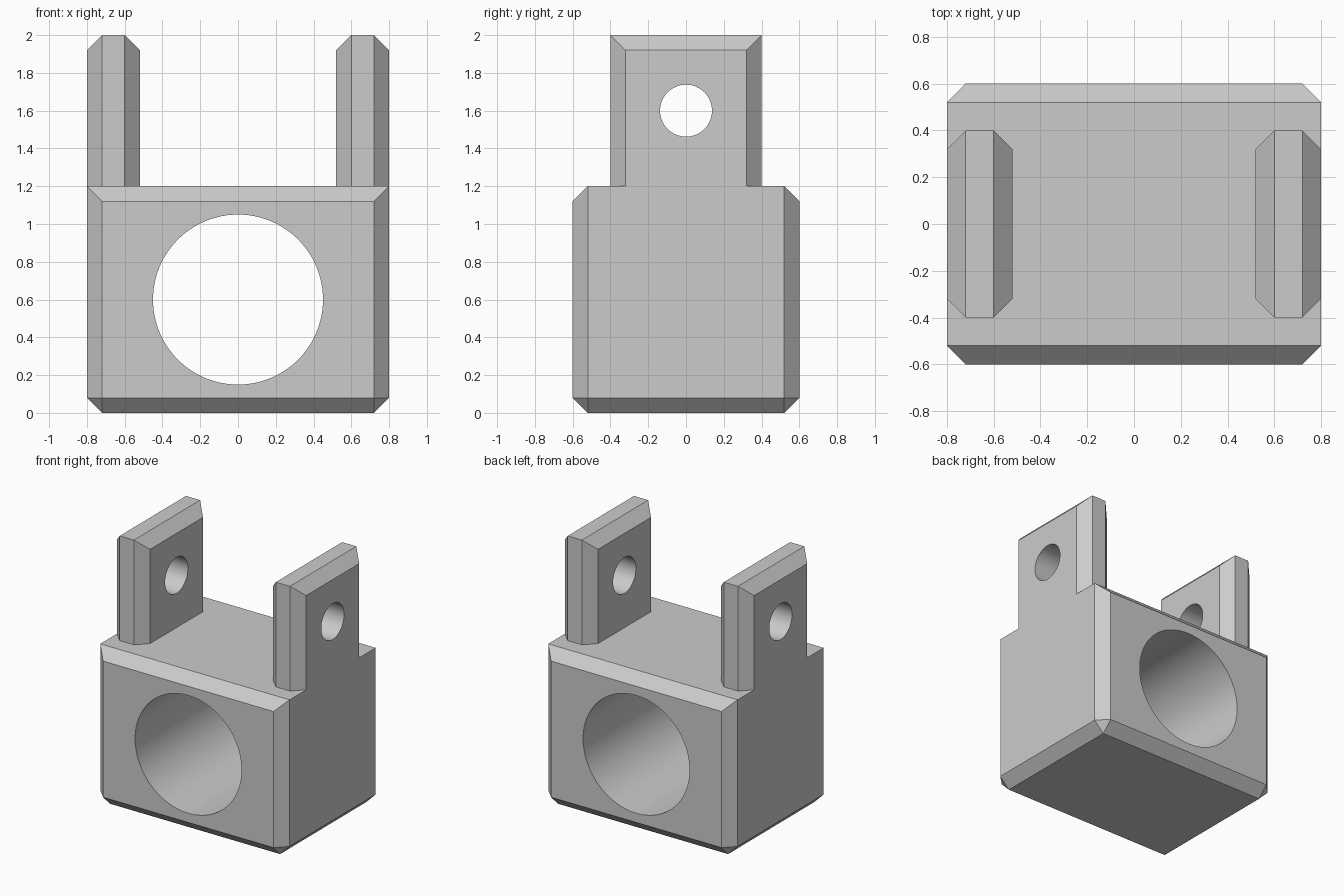
import bpy
import bmesh
import math
from mathutils import Matrix, Vector

CHAMFER = 0.08

old = bpy.data.objects.get("Cube")
if old:
    bpy.data.objects.remove(old, do_unlink=True)

# One plain grey for the whole part
grey = bpy.data.materials.new("plain grey")
grey.use_nodes = True
grey.diffuse_color = (0.6, 0.6, 0.6, 1)
grey.node_tree.nodes["Principled BSDF"].inputs["Base Color"].default_value = (0.6, 0.6, 0.6, 1)


def add_object(name, bm):
    mesh = bpy.data.meshes.new(name)
    bm.to_mesh(mesh)
    bm.free()
    mesh.materials.append(grey)
    obj = bpy.data.objects.new(name, mesh)
    bpy.context.collection.objects.link(obj)
    return obj


def chamfered_block(name, low, high, is_chamfered):
    """Box between two corners; is_chamfered(edge direction, edge offset) picks the edges."""
    low, high = Vector(low), Vector(high)
    centre, size = (low + high) / 2, high - low
    bm = bmesh.new()
    bmesh.ops.create_cube(bm, size=1, matrix=Matrix.Translation(centre) @ Matrix.Diagonal((*size, 1)))
    edges = []
    for edge in bm.edges:
        along = edge.verts[0].co - edge.verts[1].co
        axis = max(range(3), key=lambda i: abs(along[i]))
        offset = (edge.verts[0].co + edge.verts[1].co) / 2 - centre
        if is_chamfered("xyz"[axis], offset):
            edges.append(edge)
    bmesh.ops.bevel(bm, geom=edges, offset=CHAMFER, offset_type='OFFSET',
                    segments=1, profile=0.5, affect='EDGES')
    return add_object(name, bm)


def cylinder_cutter(name, radius, height, axis):
    bm = bmesh.new()
    bmesh.ops.create_cone(bm, cap_ends=True, segments=96, radius1=radius, radius2=radius, depth=3,
                          matrix=Matrix.Translation((0, 0, height)) @ Matrix.Rotation(math.pi / 2, 4, axis))
    return add_object(name, bm)


def combine(target, other, operation):
    """Apply a boolean and discard the second object."""
    bpy.context.view_layer.objects.active = target
    mod = target.modifiers.new(operation.lower(), 'BOOLEAN')
    mod.object, mod.operation, mod.solver = other, operation, 'EXACT'
    bpy.ops.object.modifier_apply(modifier=mod.name)
    bpy.data.objects.remove(other, do_unlink=True)


# Housing: every edge chamfered except the two top side edges
bracket = chamfered_block("bracket", (-0.8, -0.6, 0), (0.8, 0.6, 1.2),
                          lambda axis, offset: axis != "y" or offset.z < 0)

# Pair of upright lugs: chamfered corners and long top edges
for name, centre_x in (("left_lug", 0.66), ("right_lug", -0.66)):
    lug = chamfered_block(name, (centre_x - 0.14, -0.4, 1.2), (centre_x + 0.14, 0.4, 2),
                          lambda axis, offset: axis == "z" or (axis == "y" and offset.z > 0))
    combine(bracket, lug, 'UNION')

# Main bore front to back, pin hole across both lugs
combine(bracket, cylinder_cutter("main_bore", 0.45, 0.6, 'X'), 'DIFFERENCE')
combine(bracket, cylinder_cutter("pin_hole", 0.1375, 1.6, 'Y'), 'DIFFERENCE')

# Smooth bores with crisp chamfers
bpy.ops.object.select_all(action='DESELECT')
bracket.select_set(True)
bpy.context.view_layer.objects.active = bracket
bpy.ops.object.shade_smooth_by_angle(angle=math.radians(30))
